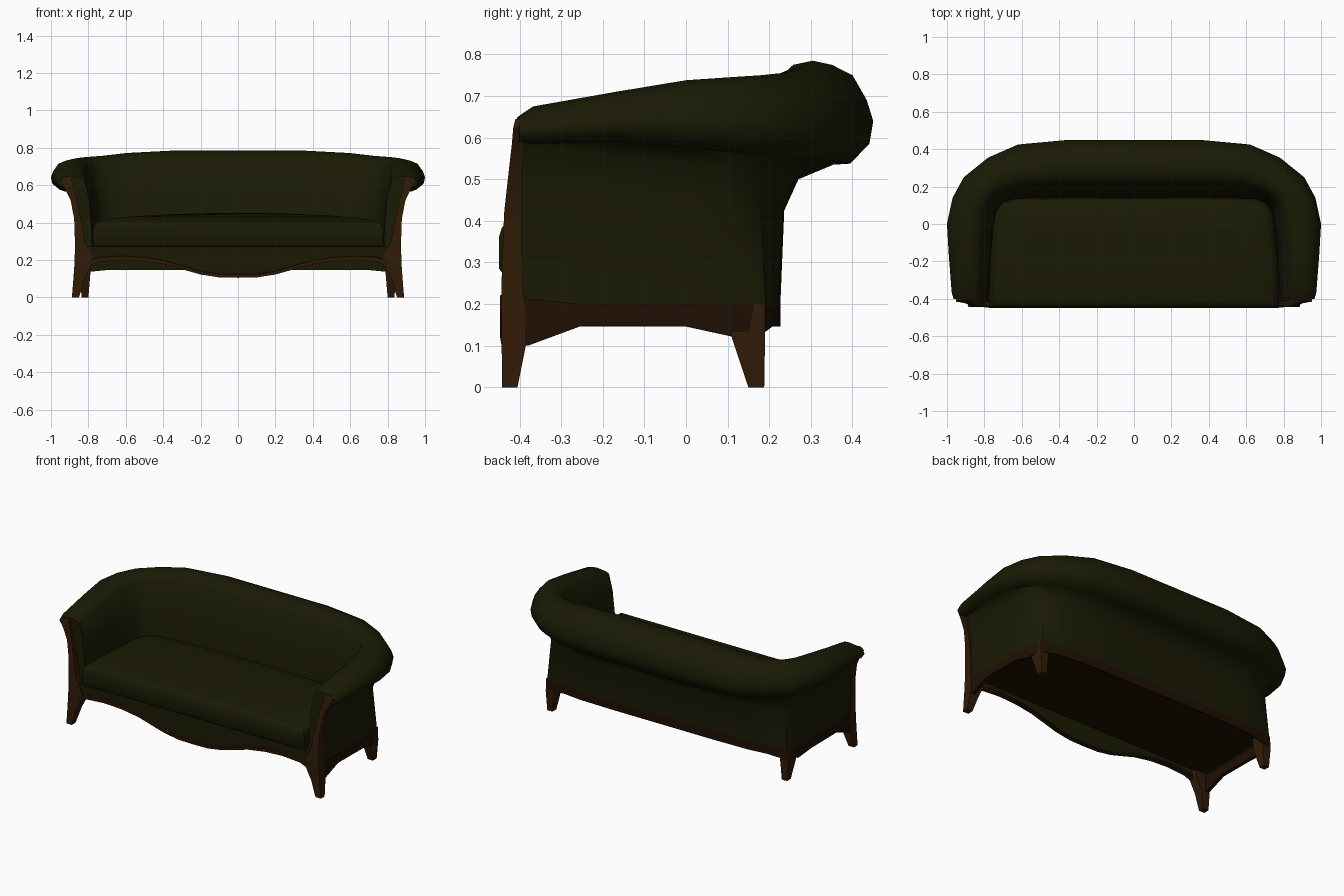
import bpy, bmesh, math


def material(name, rgb):
    m = bpy.data.materials.new(name)
    m.diffuse_color = (*rgb, 1)
    return m


GREEN = material("olive fabric", (0.0105, 0.0102, 0.0015))
WOOD = material("brown wood", (0.030, 0.0105, 0.002))
DARK = material("dark red wood", (0.014, 0.005, 0.001))


def loft(name, rings, mats, rule=None, angle=40):
    """Skin closed rings of equal length, cap both ends; rule maps side number to material."""
    bm = bmesh.new()
    vs = [[bm.verts.new(p) for p in r] for r in rings]
    n = len(rings[0])
    for k, (a, b) in enumerate(zip(vs, vs[1:])):
        for i in range(n):
            j = (i + 1) % n
            f = bm.faces.new((a[i], a[j], b[j], b[i]))
            f.material_index = rule(i) if rule else 0
    bm.faces.new(vs[0])
    bm.faces.new(vs[-1])
    bmesh.ops.recalc_face_normals(bm, faces=bm.faces)
    me = bpy.data.meshes.new(name)
    bm.to_mesh(me)
    bm.free()
    for m in mats:
        me.materials.append(m)
    ob = bpy.data.objects.new(name, me)
    bpy.context.collection.objects.link(ob)
    bpy.ops.object.select_all(action='DESELECT')
    ob.select_set(True)
    bpy.context.view_layer.objects.active = ob
    bpy.ops.object.shade_smooth_by_angle(angle=math.radians(angle))
    return ob


def box_rows(rows, s):
    """Rows of (z, x0, x1, y0, y1) become rectangular rings; s mirrors in x."""
    return [[(s * a, c, z), (s * b, c, z), (s * b, d, z), (s * a, d, z)]
            for z, a, b, c, d in rows]


# wrap-around back and arms: inner foot, outermost roll,
# body fraction at neck and at floor rail, roll top, roll underside
stations = [
    (0.778, -0.41, 0.965, -0.40, 0.49, 0.48, 0.650, 0.590),
    (0.775, -0.37, 0.975, -0.365, 0.49, 0.47, 0.675, 0.585),
    (0.765, -0.17, 0.99, -0.17, 0.48, 0.46, 0.710, 0.590),
    (0.747, 0.00, 1.00, 0.00, 0.49, 0.48, 0.738, 0.575),
    (0.735, 0.06, 0.97, 0.14, 0.50, 0.53, 0.745, 0.565),
    (0.715, 0.10, 0.91, 0.25, 0.52, 0.61, 0.750, 0.555),
    (0.665, 0.125, 0.78, 0.355, 0.40, 0.36, 0.757, 0.545),
    (0.57, 0.135, 0.62, 0.425, 0.34, 0.30, 0.772, 0.540),
    (0.35, 0.14, 0.35, 0.45, 0.31, 0.28, 0.785, 0.535),
]
PANEL = 0.218


def section(st, s):
    ix, iy, ox, oy, sb, sl, zt, zl = st
    h = zt - zl
    zb = 0.134 if sl > 0.5 else 0.146
    prof = [(0, PANEL), (0.03, 0.40), (0.11, 0.54), (0.24, zt - 0.2 * h),
            (0.38, zt - 0.04 * h), (0.53, zt), (0.68, zt - 0.04 * h),
            (0.84, zt - 0.14 * h), (0.95, zt - 0.38 * h), (1, zt - 0.58 * h),
            (0.97, zl + 0.2 * h), (0.82, zl + 0.01 * h), (0.69, zl),
            (min(sb + 0.11, 0.62), zl - 0.035), (sb, zl - 0.11), (sl, 0.2), (sl, zb),
            (sl - 0.04, zb), (sl - 0.04, PANEL)]
    return [(s * (ix + (ox - ix) * t), iy + (oy - iy) * t, z) for t, z in prof]


rings = [section(s, 1) for s in stations] + [section(s, -1) for s in reversed(stations)]
loft("back_and_arms", rings, [GREEN, DARK], lambda i: int(i in (15, 16, 18)), 55)

# recessed underside panel
outline = [(r[0][0], max(r[0][1] + 0.01, -0.425)) for r in rings]
loft("underside_panel", [[(x, y, z) for x, y in outline] for z in (PANEL, 0.24)], [DARK])

# seat cushion: square front corners, rounded back corners, crowned top
half = [(0.775, -0.45), (0.77, -0.2), (0.752, 0.0), (0.737, 0.07), (0.70, 0.115),
        (0.64, 0.136), (0.45, 0.14), (0.2, 0.142)]
plan = half + [(-x, y) for x, y in reversed(half)]
layers = [(0.02, 0.265), (0.0, 0.285), (0.0, 0.36), (0.007, 0.382), (0.02, 0.40),
          (0.04, 0.410), (0.10, 0.422), (0.20, 0.432)]


def crown(x, z):
    return z + (0.02 * (1 - (x / 0.78) ** 2) if z > 0.37 else 0)


loft("seat_cushion", [[(x * (1 - i / 0.78), -0.155 + (y + 0.155) * (1 - i / 0.3), crown(x, z))
                       for x, y in plan] for i, z in layers], [GREEN], angle=60)

# serpentine front apron and its wooden trim, thicker towards the legs
wave = [(0.80, 0.190), (0.74, 0.212), (0.62, 0.218), (0.50, 0.210), (0.38, 0.190),
        (0.28, 0.160), (0.20, 0.137), (0.10, 0.121), (0, 0.119)]
wave = wave + [(-x, z) for x, z in reversed(wave[:-1])]

loft("front_apron", [[(x, -0.436, z), (x, -0.436, 0.272), (x, -0.415, 0.272), (x, -0.415, z - 0.01)]
                     for x, z in wave], [GREEN])
loft("front_trim", [[(x, -0.444, z - 0.014 - 0.014 * x * x), (x, -0.447, z + 0.003),
                     (x, -0.43, z + 0.006), (x, -0.418, z - 0.014 - 0.014 * x * x)]
                    for x, z in wave], [WOOD])

front_leg = [(0, 0.85, 0.888, -0.442, -0.405), (0.1, 0.82, 0.88, -0.443, -0.385),
             (0.17, 0.785, 0.875, -0.444, -0.385), (0.215, 0.775, 0.873, -0.444, -0.39),
             (0.3, 0.818, 0.872, -0.442, -0.395), (0.42, 0.840, 0.876, -0.437, -0.395),
             (0.52, 0.862, 0.895, -0.426, -0.395), (0.58, 0.878, 0.925, -0.419, -0.385),
             (0.625, 0.888, 0.953, -0.415, -0.38), (0.645, 0.89, 0.935, -0.41, -0.38)]
back_leg = [(0, 0.80, 0.836, 0.15, 0.188), (0.12, 0.79, 0.846, 0.11, 0.19),
            (0.2, 0.785, 0.842, 0.10, 0.19)]
rail = [(-0.40, 0.10), (-0.38, 0.10), (-0.25, 0.148), (0, 0.146), (0.11, 0.122),
        (0.11, 0.20), (0, 0.20), (-0.25, 0.20), (-0.40, 0.215)]

for side, s in (("right", 1), ("left", -1)):
    # front leg sweeping up into the arm facing, back leg, arched side rail
    loft(side + "_front_leg_and_arm_facing", box_rows(front_leg, s), [WOOD])
    loft(side + "_back_leg", box_rows(back_leg, s), [WOOD])
    loft(side + "_side_rail", [[(s * (x - max(0, y) * 0.13), y, z) for y, z in rail]
                               for x in (0.85, 0.873)], [DARK])
